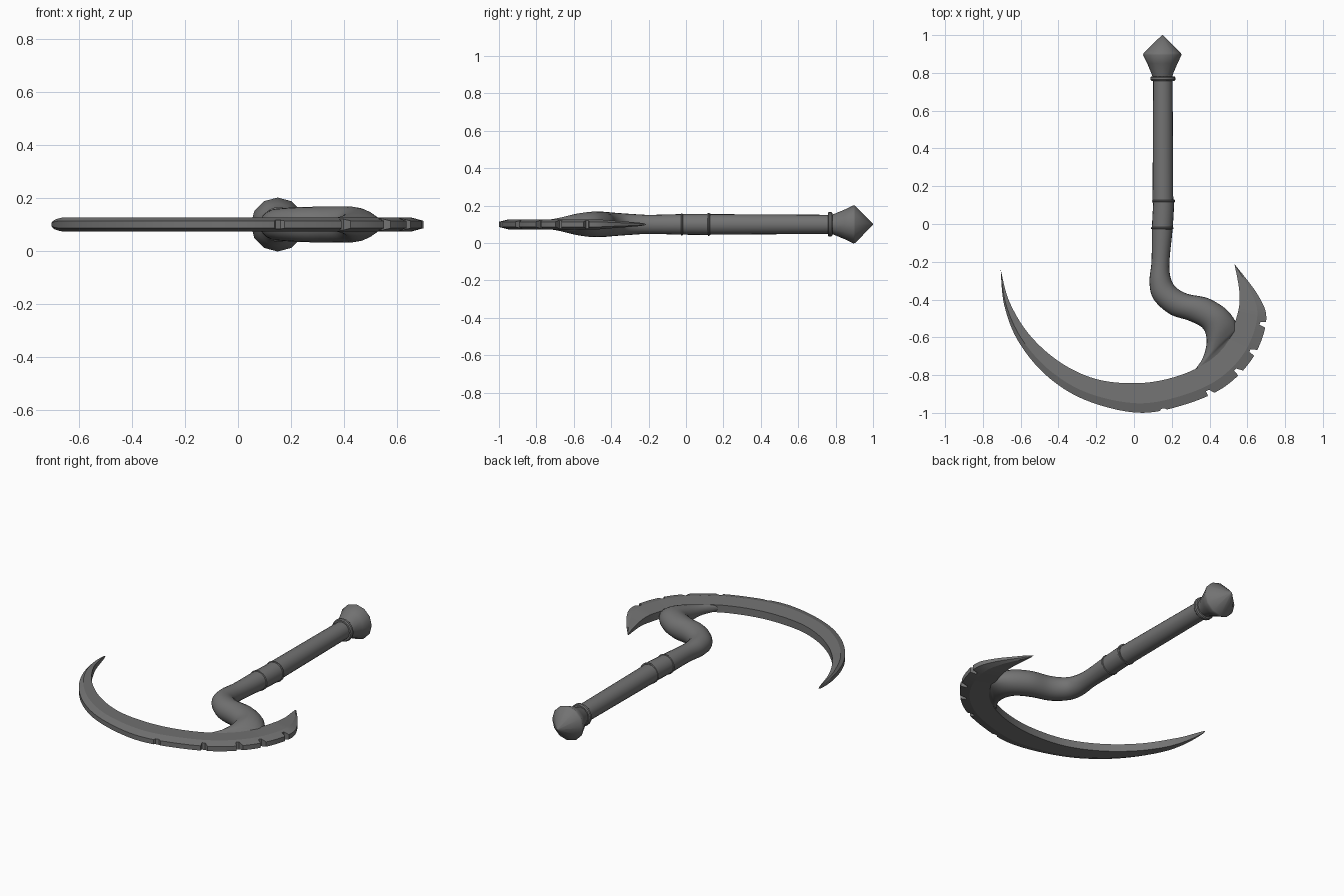
import bpy, bmesh, math
from mathutils import Vector

if "Cube" in bpy.data.objects:
    bpy.data.objects.remove(bpy.data.objects["Cube"])

ZC = 0.1  # everything is mirrored about this height

iron = bpy.data.materials.new("dark_iron")
iron.diffuse_color = (0.17, 0.17, 0.17, 1)
iron.use_nodes = True
iron.node_tree.nodes["Principled BSDF"].inputs["Base Color"].default_value = iron.diffuse_color


def loft(name, rings, angle):
    """Skin a list of equal-length vertex rings, capping both ends."""
    bm = bmesh.new()
    vs = [[bm.verts.new(p) for p in r] for r in rings]
    n = len(rings[0])
    for a, b in zip(vs, vs[1:]):
        for i in range(n):
            j = (i + 1) % n
            bm.faces.new((a[i], a[j], b[j], b[i]))
    bm.faces.new(vs[0])
    bm.faces.new(vs[-1])
    bmesh.ops.remove_doubles(bm, verts=bm.verts, dist=1e-5)
    bmesh.ops.recalc_face_normals(bm, faces=bm.faces)
    me = bpy.data.meshes.new(name)
    bm.to_mesh(me)
    bm.free()
    me.materials.append(iron)
    ob = bpy.data.objects.new(name, me)
    bpy.context.collection.objects.link(ob)
    bpy.ops.object.select_all(action='DESELECT')
    ob.select_set(True)
    bpy.context.view_layer.objects.active = ob
    bpy.ops.object.shade_smooth_by_angle(angle=math.radians(angle))
    return ob


def spline(pts, t):
    """Catmull-Rom value of a list of tuples at parameter t."""
    i = min(int(t), len(pts) - 2)
    u = t - i
    p = [Vector(pts[min(max(k, 0), len(pts) - 1)]) for k in range(i - 1, i + 3)]
    return 0.5 * (2 * p[1] + (p[2] - p[0]) * u
                  + (2 * p[0] - 5 * p[1] + 4 * p[2] - p[3]) * u * u
                  + (3 * p[1] - p[0] - 3 * p[2] + p[3]) * u ** 3)


def lathe(name, profile, x, sides, angle=40):
    """Revolve (y, radius) pairs around an axis along y."""
    loft(name, [[(x + r * math.cos(2 * math.pi * k / sides), y,
                  ZC + r * math.sin(2 * math.pi * k / sides))
                 for k in range(sides)] for y, r in profile], angle)


def ring(name, x, y, r, h):
    lathe(name, [(y - h, r * 0.75), (y - h, r * 0.92), (y - h / 2, r),
                 (y + h / 2, r), (y + h, r * 0.92), (y + h, r * 0.75)], x, 20)


# straight grip, pommel and rings
lathe("grip", [(0.11, 0.055), (0.45, 0.053), (0.79, 0.051)], 0.153, 20)
lathe("pommel", [(0.775, 0.05), (0.80, 0.059), (0.85, 0.08), (0.895, 0.102),
                 (0.905, 0.099), (1.0, 0.002)], 0.15, 12, 50)
ring("pommel_ring", 0.153, 0.77, 0.066, 0.012)
ring("upper_collar_ring", 0.157, 0.122, 0.061, 0.006)
ring("lower_collar_ring", 0.15, -0.022, 0.059, 0.006)

# curved neck: left edge, right edge, half height
neck = [(.103, .13, .214, .13, .057), (.095, -.02, .205, -.02, .055),
        (.093, -.196, .188, -.196, .051), (.082, -.307, .193, -.28, .056),
        (.103, -.397, .22, -.333, .061), (.188, -.476, .283, -.37, .066),
        (.294, -.513, .389, -.392, .068), (.368, -.556, .479, -.444, .068),
        (.384, -.63, .526, -.497, .06), (.362, -.714, .548, -.545, .042),
        (.315, -.79, .552, -.57, .027), (.37, -.80, .585, -.60, .012)]
rings = []
for s in range((len(neck) - 1) * 5 + 1):
    lx, ly, rx, ry, h = spline(neck, s / 5)
    c, w = Vector(((lx + rx) / 2, (ly + ry) / 2, ZC)), Vector(((rx - lx) / 2, (ry - ly) / 2, 0))
    rings.append([c + w * math.cos(a) + Vector((0, 0, h * math.sin(a)))
                  for a in (2 * math.pi * k / 20 for k in range(20))])
loft("neck", rings, 40)

# crescent blade: inner edge, outer edge
blade = [(-.706, -.24, -.706, -.24), (-.659, -.413, -.687, -.43),
         (-.553, -.587, -.613, -.62), (-.394, -.73, -.466, -.80),
         (-.204, -.82, -.262, -.93), (.008, -.843, .019, -.999),
         (.198, -.815, .262, -.958), (.362, -.746, .479, -.862),
         (.484, -.63, .632, -.704), (.548, -.476, .70, -.513),
         (.558, -.36, .659, -.381), (.532, -.212, .532, -.212)]
last = len(blade) - 1
# nicks in the outer edge: position along the blade -> depth
nicks = {5.55: .06, 6.65: .17, 7.5: .2, 8.12: .2, 8.88: .2}
stations = [(i / 8, 0) for i in range(last * 8 + 1)
            if all(abs(i / 8 - n) > 0.1 for n in nicks)]
for n, d in nicks.items():
    stations += [(n - .08, 0), (n - .05, d), (n + .03, d), (n + .08, 0)]
rings = []
for t, depth in sorted(stations):
    ix, iy, ox, oy = spline(blade, t)
    inner, outer = Vector((ix, iy, ZC)), Vector((ox, oy, ZC))
    k = min(1, min(t / 1.3, (last - t) / 1.8)) ** 0.6
    half = [(0, .022), (.68, .027), (1 - depth, .014 + depth * .04)]
    up = [inner.lerp(outer, f) + Vector((0, 0, h * k)) for f, h in half]
    down = [inner.lerp(outer, f) - Vector((0, 0, h * k)) for f, h in half]
    rings.append(up + down[::-1])
loft("blade", rings, 12)
